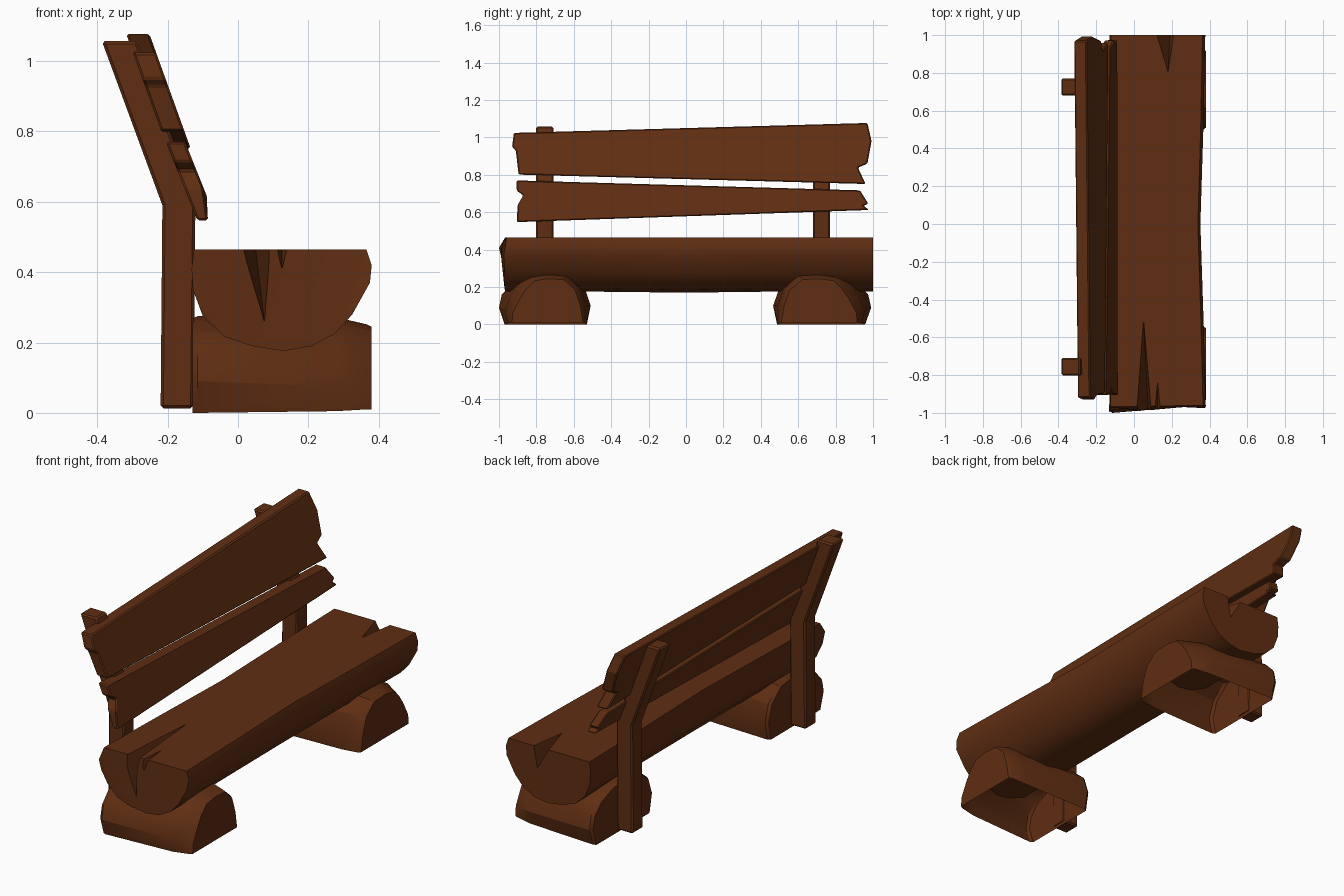
import bpy, bmesh, math
from mathutils import Vector

if "Cube" in bpy.data.objects:
    bpy.data.objects.remove(bpy.data.objects["Cube"])

wood = bpy.data.materials.new("dark_wood")
wood.diffuse_color = (0.115, 0.027, 0.006, 1)
wood.use_nodes = True
wood.node_tree.nodes["Principled BSDF"].inputs["Base Color"].default_value = wood.diffuse_color


def finish(name, bm):
    bmesh.ops.recalc_face_normals(bm, faces=bm.faces)
    me = bpy.data.meshes.new(name)
    bm.to_mesh(me)
    bm.free()
    ob = bpy.data.objects.new(name, me)
    bpy.context.collection.objects.link(ob)
    me.materials.append(wood)
    return ob


def activate(ob):
    bpy.ops.object.select_all(action='DESELECT')
    ob.select_set(True)
    bpy.context.view_layer.objects.active = ob


def smooth(ob, angle=28):
    activate(ob)
    bpy.ops.object.shade_smooth_by_angle(angle=math.radians(angle))


def loft(name, rings, closed=True):
    # an open loft leaves out the strip between the last and first ring points
    bm = bmesh.new()
    vs = [[bm.verts.new(p) for p in r] for r in rings]
    n = len(vs[0])
    for a, b in zip(vs, vs[1:]):
        for i in range(n if closed else n - 1):
            j = (i + 1) % n
            bm.faces.new((a[i], a[j], b[j], b[i]))
    bm.faces.new(vs[0])
    bm.faces.new(vs[-1])
    return finish(name, bm)


def bevel(ob, width):
    m = ob.modifiers.new("bevel", 'BEVEL')
    m.width = width
    m.segments = 1
    m.limit_method = 'ANGLE'
    m.angle_limit = math.radians(25)


# Seat: half log, slightly waisted, with an uneven front end
section = [(-0.125, 0.465), (0.365, 0.465), (0.38, 0.42), (0.375, 0.37), (0.325, 0.28),
           (0.275, 0.225), (0.21, 0.19), (0.13, 0.176), (0.04, 0.19), (-0.04, 0.217),
           (-0.10, 0.275), (-0.128, 0.35), (-0.132, 0.41)]
front_y = [-0.967, -0.96, -0.965, -0.975, -0.97, -0.97, -0.97, -0.965, -0.97, -0.97,
           -0.97, -0.985, -1.0]


def seat_ring(y, s, dz=0.0):
    return [(0.12 + (x - 0.12) * s, y, z if z > 0.46 else z + dz) for x, z in section]


first = [(x, y, z) for (x, z), y in zip(section, front_y)]
seat = loft("seat", [first, seat_ring(-0.55, 0.96), seat_ring(0.0, 0.89, -0.006),
                     seat_ring(0.5, 0.95), seat_ring(1.0, 0.99)])

# Splits in the seat ends: wedge cutters (left x, right x, end y, bottom x, bottom z, tip x, tip y)
for x0, x1, ye, xb, zb, xt, yt in [(0.015, 0.09, -0.975, 0.075, 0.26, 0.05, -0.5),
                                   (0.11, 0.14, -0.98, 0.125, 0.41, 0.125, -0.83),
                                   (0.12, 0.21, 1.0, 0.19, 0.35, 0.18, 0.80)]:
    tip = Vector((xt, yt, 0.467))
    bm = bmesh.new()
    bm.verts.new(tip)
    for p in ((x0, ye, 0.467), (x1, ye, 0.467), (xb, ye, zb)):
        bm.verts.new(tip + (Vector(p) - tip) * 1.12)
    bmesh.ops.convex_hull(bm, input=bm.verts)
    cutter = finish("split_cutter", bm)
    cutter.hide_render = True
    activate(seat)
    m = seat.modifiers.new("split", 'BOOLEAN')
    m.operation = 'DIFFERENCE'
    m.solver = 'EXACT'
    m.object = cutter
    bpy.ops.object.modifier_apply(modifier=m.name)
    bpy.data.objects.remove(cutter)
smooth(seat)

# Legs: short cross logs with open undersides, wider at the back
back = [(-0.97, 0.0), (-1.0, 0.09), (-0.985, 0.16), (-0.93, 0.22), (-0.84, 0.255),
        (-0.74, 0.275), (-0.62, 0.26), (-0.54, 0.19), (-0.51, 0.10), (-0.53, 0.0)]
front = [(-0.94, 0.01), (-0.935, 0.06), (-0.895, 0.14), (-0.86, 0.195), (-0.815, 0.24),
         (-0.74, 0.252), (-0.65, 0.247), (-0.585, 0.19), (-0.555, 0.10), (-0.54, 0.01)]


def shrink(ring, s):
    cy = sum(p[0] for p in ring) / len(ring)
    return [(cy + (y - cy) * s, 0.1 + (z - 0.1) * (s if z > 0.05 else 1)) for y, z in ring]


for name, k, dy in (("front_leg", 1, 0), ("back_leg", -1.07, -0.08)):
    middle = [((a[0] + b[0]) / 2, (a[1] + b[1]) / 2 + (0.008 if a[1] > 0.2 else 0))
              for a, b in zip(back, front)]
    stations = [(-0.13, shrink(back, 0.96)), (-0.115, back), (0.28, middle),
                (0.365, front), (0.38, shrink(front, 0.95))]
    smooth(loft(name, [[(x, k * y + dy, z) for y, z in r] for x, r in stations], closed=False))

# Bent back posts
post = [(-0.22, 0.013), (-0.127, 0.013), (-0.121, 0.60), (-0.287, 1.057), (-0.387, 1.057), (-0.215, 0.59)]
for name, y in (("front_post", -0.755), ("back_post", 0.725)):
    bevel(loft(name, [[(x, y + d, z) for x, z in post] for d in (-0.046, 0.046)]), 0.008)

# Backrest planks: ragged outlines in y and z, leaning with the posts
upper = [(-0.92, 1.024), (0.97, 1.077), (0.992, 0.98), (0.97, 0.86), (0.92, 0.838), (0.96, 0.751),
         (-0.895, 0.801), (-0.91, 0.93), (-0.93, 0.95)]
lower = [(-0.905, 0.77), (0.93, 0.717), (0.975, 0.645), (0.95, 0.635), (0.978, 0.612),
         (-0.905, 0.547), (-0.90, 0.64), (-0.87, 0.69), (-0.905, 0.715)]
for name, outline, x0, lean, t in (("upper_plank", upper, -0.146, 0.36, 0.066),
                                   ("lower_plank", lower, -0.137, 0.40, 0.055)):
    rings = [[(min(x0 - lean * (z - 0.6) + d, -0.085), y, z) for y, z in outline] for d in (0, t)]
    bevel(loft(name, rings), 0.006)
